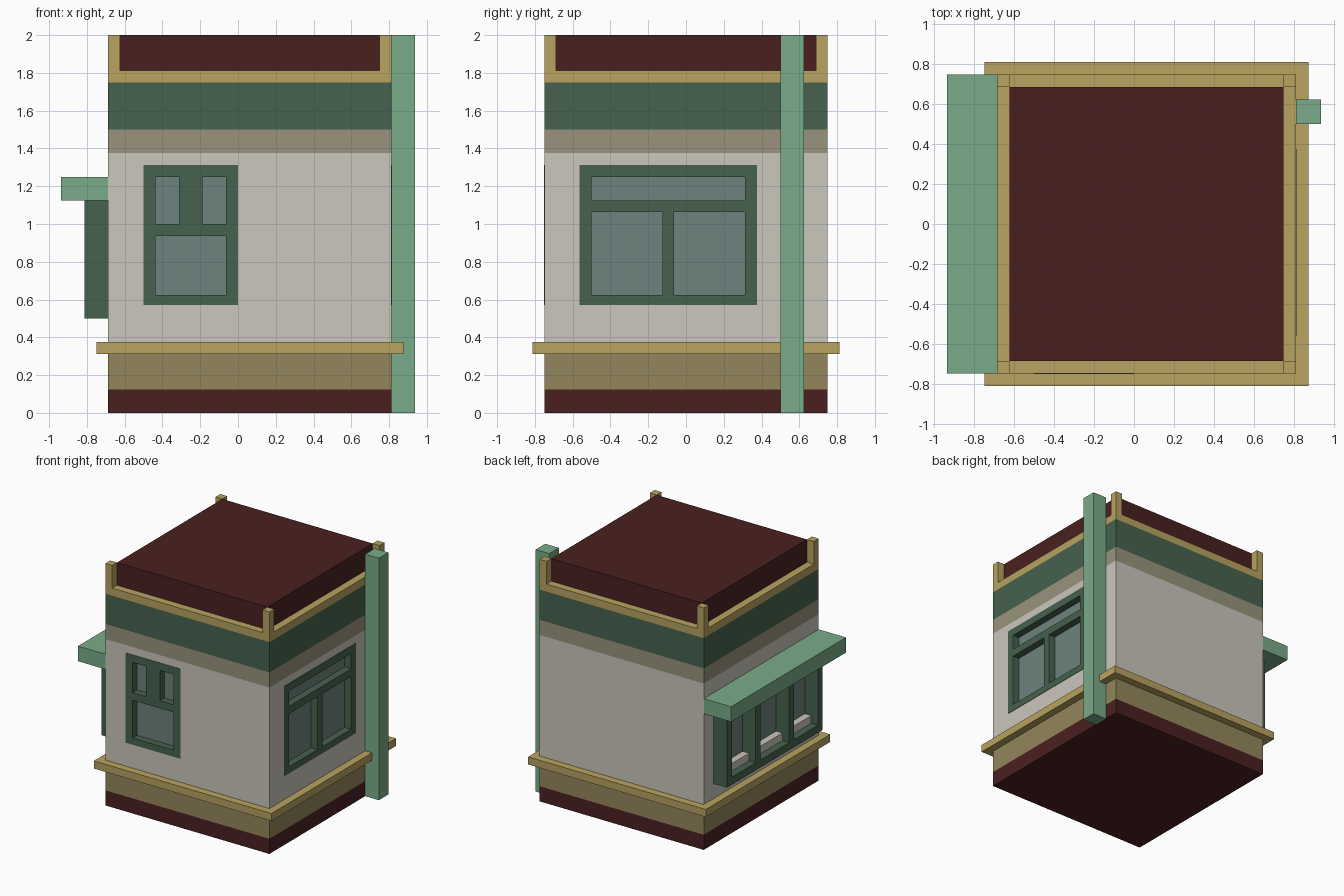
import bpy, bmesh
from mathutils import Vector

if "Cube" in bpy.data.objects:
    bpy.data.objects.remove(bpy.data.objects["Cube"])

U = 0.0625                                   # basic module
X0, X1, Y0, Y1 = -0.6875, 0.8125, -0.75, 0.75  # wall footprint


def material(name, rgb):
    lin = [(c / 255 / 12.92) if c / 255 <= 0.04045 else ((c / 255 + 0.055) / 1.055) ** 2.4 for c in rgb]
    m = bpy.data.materials.new(name)
    m.diffuse_color = (*lin, 1)
    m.use_nodes = True
    m.node_tree.nodes["Principled BSDF"].inputs["Base Color"].default_value = m.diffuse_color
    return m


MAROON = material("maroon", (74, 32, 32))
TAN = material("dark tan", (148, 134, 92))
GOLD = material("gold trim", (184, 163, 96))
CREAM = material("off white", (203, 199, 188))
TAUPE = material("taupe", (152, 148, 124))
GREEN = material("dark green", (70, 98, 78))
MINT = material("light green", (122, 171, 136))
GLASS = material("grey glass", (109, 131, 125))


def finish(name, bm, mat):
    bmesh.ops.recalc_face_normals(bm, faces=bm.faces)
    me = bpy.data.meshes.new(name)
    bm.to_mesh(me)
    bm.free()
    me.materials.append(mat)
    ob = bpy.data.objects.new(name, me)
    bpy.context.collection.objects.link(ob)
    return ob


def box(name, x, y, z, mat):
    bm = bmesh.new()
    bmesh.ops.create_cube(bm, size=1)
    for v in bm.verts:
        v.co = Vector([r[0] + (c + 0.5) * (r[1] - r[0]) for c, r in zip(v.co, (x, y, z))])
    return finish(name, bm, mat)


def frame(name, outer, holes, place, d0, d1):
    """Flat frame (u0, u1, v0, v1) with rectangular holes, from depth d0 to d1."""
    us = sorted({u for r in [outer] + holes for u in r[:2]})
    vs = sorted({v for r in [outer] + holes for v in r[2:]})
    bm = bmesh.new()
    grid = {(u, v): bm.verts.new(place(u, v, d0)) for u in us for v in vs}
    for a, b in zip(us, us[1:]):
        for c, d in zip(vs, vs[1:]):
            mu, mv = (a + b) / 2, (c + d) / 2
            if not any(h[0] < mu < h[1] and h[2] < mv < h[3] for h in holes):
                bm.faces.new([grid[p] for p in ((a, c), (b, c), (b, d), (a, d))])
    bmesh.ops.delete(bm, geom=[v for v in bm.verts if not v.link_faces], context='VERTS')
    ext = bmesh.ops.extrude_face_region(bm, geom=bm.faces[:], use_keep_orig=True)["geom"]
    shift = Vector(place(0, 0, d1)) - Vector(place(0, 0, d0))
    bmesh.ops.translate(bm, vec=shift, verts=[g for g in ext if isinstance(g, bmesh.types.BMVert)])
    return finish(name, bm, GREEN)


def panel(name, rect, place, d0, d1, mat):
    a, b = place(rect[0], rect[2], d0), place(rect[1], rect[3], d1)
    return box(name, *[(min(p, q), max(p, q)) for p, q in zip(a, b)], mat)


# stacked wall bands: name, outward offset, z range, colour
bands = [("plinth", 0, 0, 0.125, MAROON), ("lower_wall", 0, 0.125, 0.3125, TAN),
         ("belt_moulding", U, 0.3125, 0.375, GOLD), ("main_wall", 0, 0.375, 1.375, CREAM),
         ("upper_band", 0, 1.375, 1.5, TAUPE), ("green_fascia", 0, 1.5, 1.75, GREEN),
         ("cornice", 0, 1.75, 1.8125, GOLD), ("roof_block", -U, 1.8125, 2, MAROON)]
parts = {n: box(n, (X0 - o, X1 + o), (Y0 - o, Y1 + o), (a, b), m) for n, o, a, b, m in bands}

# corner posts of the cornice
for i, x in enumerate((X0, X1 - U)):
    for j, y in enumerate((Y0, Y1 - U)):
        box(f"corner_post_{i}{j}", (x, x + U), (y, y + U), (1.8125, 2), GOLD)


# wall planes: u across, v up, d outward
def front(u, v, d):
    return (u, Y0 - d, v)


def right(u, v, d):
    return (X1 + d, u, v)


def left(u, v, d):
    return (X0 - d, u, v)


# recessed windows in the front and right walls
windows = [("front_window", front, (-0.5, 0, 0.57, 1.3125),
            [(-0.4375, -0.0625, 0.625, 0.9375), (-0.4375, -0.3125, 1, 1.25), (-0.1875, -0.0625, 1, 1.25)]),
           ("right_window", right, (-0.5625, 0.375, 0.57, 1.3125),
            [(-0.5, -0.125, 0.625, 1.0625), (-0.0625, 0.3125, 0.625, 1.0625), (-0.5, 0.3125, 1.125, 1.25)])]
for name, place, outer, holes in windows:
    cutter = panel(name + "_cutter", outer, place, -U, 0.1, CREAM)
    cutter.hide_render = True
    cutter.hide_set(True)
    cut = parts["main_wall"].modifiers.new(name, 'BOOLEAN')
    cut.operation, cut.solver, cut.object = 'DIFFERENCE', 'EXACT', cutter
    frame(name + "_frame", outer, holes, place, -U, 0.003)
    panel(name + "_glass", outer, place, -U, -U + 0.006, GLASS)

# display window box on the left wall: three bays with shelves at the back
bays = [(a * U - 0.625, b * U - 0.625, 0.5625, 1.0625) for a, b in ((1, 6), (7, 13), (14, 19))]
frame("display_frame", (-0.625, 0.625, 0.5, 1.125), bays, left, 0, 0.125)
for i, bay in enumerate(bays):
    panel(f"display_glass_{i}", bay, left, 0, 0.005, GLASS)
    panel(f"display_shelf_{i}", (bay[0], bay[1], 0.5625, 0.625), left, 0, U, CREAM)

# awning over the display window and the tall pipe on the right wall
box("awning", (-0.9375, X0), (Y0, Y1), (1.125, 1.25), MINT)
box("corner_pipe", (X1, 0.9375), (0.5, 0.625), (0, 2), MINT)
